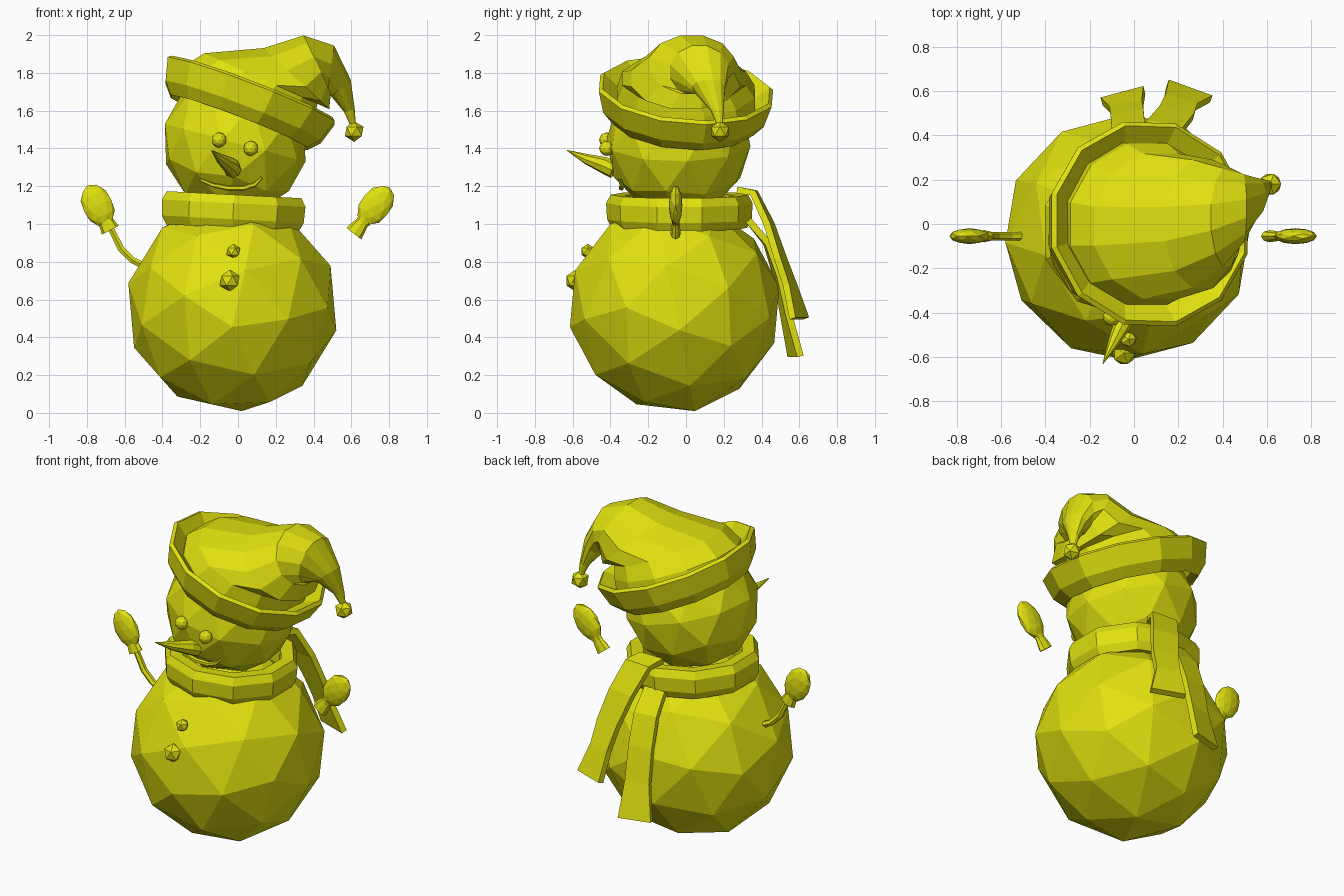
import bpy, bmesh, math
from mathutils import Vector, Matrix

if "Cube" in bpy.data.objects:
    bpy.data.objects.remove(bpy.data.objects["Cube"])

mat = bpy.data.materials.new("yellow")
mat.diffuse_color = (0.75, 0.75, 0.005, 1)
mat.use_nodes = True
mat.node_tree.nodes["Principled BSDF"].inputs["Base Color"].default_value = mat.diffuse_color
R = math.radians


def finish(name, bm):
    bmesh.ops.recalc_face_normals(bm, faces=bm.faces[:])
    me = bpy.data.meshes.new(name)
    bm.to_mesh(me)
    bm.free()
    me.materials.append(mat)
    ob = bpy.data.objects.new(name, me)
    bpy.context.collection.objects.link(ob)
    return ob


def ball(name, loc, r, sub=2, rot=Matrix(), scale=(1, 1, 1)):
    bm = bmesh.new()
    m = Matrix.Translation(loc) @ rot @ Matrix.Diagonal((*scale, 1))
    bmesh.ops.create_icosphere(bm, subdivisions=sub, radius=r, matrix=m)
    return finish(name, bm)


def loft(name, rings, closed=False):
    """Skin a list of point rings; cap the ends unless the loop is closed."""
    bm = bmesh.new()
    vs = [[bm.verts.new(p) for p in ring] for ring in rings]
    n = len(vs[0])
    pairs = list(zip(vs, vs[1:])) + ([(vs[-1], vs[0])] if closed else [])
    for a, b in pairs:
        for i in range(n):
            j = (i + 1) % n
            bm.faces.new((a[i], a[j], b[j], b[i]))
    if not closed:
        bm.faces.new(vs[0])
        bm.faces.new(vs[-1])
    return finish(name, bm)


def oval(c, rx, ry, tilt, n=12, lean=0):
    """Ring of points facing up, tilted towards +x and leaning towards +y."""
    m = Matrix.Translation(c) @ Matrix.Rotation(R(-lean), 4, 'X') @ Matrix.Rotation(R(tilt), 4, 'Y')
    return [m @ Vector((rx * math.cos(t), ry * math.sin(t), 0))
            for t in (2 * math.pi * (i + 0.5) / n for i in range(n))]


def tube(name, pts, radii, n=6):
    pts = [Vector(p) for p in pts]
    rings = []
    for i, p in enumerate(pts):
        d = pts[min(i + 1, len(pts) - 1)] - pts[max(i - 1, 0)]
        q = d.to_track_quat('Z', 'Y')
        rings.append([p + q @ Vector((radii[i] * math.cos(2 * math.pi * k / n),
                                      radii[i] * math.sin(2 * math.pi * k / n), 0)) for k in range(n)])
    return loft(name, rings)


# Body and head
spin = Matrix.Rotation(R(101), 4, 'X') @ Matrix.Rotation(R(5), 4, 'Z')
ball("body", (-0.03, -0.06, 0.562), 0.565, 2, spin)
HC, HR = Vector((-0.015, -0.04, 1.43)), 0.388
ball("head", HC, HR, 2, Matrix.Rotation(R(15), 4, 'Y') @ Matrix.Rotation(R(25), 4, 'Z'))

# Eyes, nose, mouth and buttons
ball("eye_left", (-0.10, -0.42, 1.445), 0.04)
ball("eye_right", (0.068, -0.42, 1.40), 0.04)
tube("nose", [(-0.025, -0.38, 1.285), (-0.04, -0.43, 1.31), (-0.09, -0.53, 1.345), (-0.14, -0.63, 1.39)],
     [0.045, 0.045, 0.027, 0.002], 8)
mouth = []
for x, z in ((-0.2, 1.235), (-0.13, 1.205), (-0.05, 1.19), (0.03, 1.19), (0.09, 1.21), (0.125, 1.245)):
    dx, dz = x - HC.x, z - HC.z
    mouth.append((x, HC.y - math.sqrt(HR ** 2 - dx * dx - dz * dz), z))
tube("mouth", mouth, [0.008, 0.012, 0.014, 0.014, 0.012, 0.008], 5)
ball("button_upper", (-0.025, -0.52, 0.855), 0.04, 1)
ball("button_lower", (-0.045, -0.583, 0.70), 0.058, 1)

# Scarf: ten-sided band and two hanging tails
band = [(0.30, -0.085), (0.37, -0.09), (0.395, -0.045), (0.40, 0.04), (0.375, 0.085), (0.30, 0.08)]
loft("scarf_band", [oval((-0.025 + h * 0.05, -0.035, 1.07 + h), r, r * 0.97, 3, 10) for r, h in band], True)


def tail(name, path, widths, turn):
    rings = []
    for i, (p, w) in enumerate(zip(path, widths)):
        p = Vector(p)
        a = R(turn) * i / (len(path) - 1)
        side = Vector((math.cos(a), math.sin(a), 0))
        d = Vector(path[min(i + 1, len(path) - 1)]) - Vector(path[max(i - 1, 0)])
        out = d.cross(side).normalized() * 0.018
        rings.append([p + side * w + out, p - side * w + out, p - side * w - out, p + side * w - out])
    loft(name, rings)


tail("scarf_tail_right", [(0.05, 0.27, 1.18), (0.08, 0.36, 1.165), (0.14, 0.44, 1.0), (0.19, 0.50, 0.82),
                          (0.21, 0.55, 0.68), (0.25, 0.60, 0.50)],
     [0.08, 0.085, 0.085, 0.08, 0.075, 0.105], -20)
tail("scarf_tail_left", [(-0.02, 0.33, 1.02), (-0.025, 0.43, 0.90), (-0.03, 0.49, 0.72), (-0.035, 0.53, 0.52),
                         (-0.05, 0.58, 0.30)],
     [0.07, 0.075, 0.075, 0.075, 0.10], 15)

# Hat: tilted flaring brim
axis = Vector((math.sin(R(21)), 0.08, math.cos(R(21))))
brim = [(0.36, -0.15), (0.40, -0.18), (0.455, -0.12), (0.49, 0.0), (0.47, 0.015), (0.37, -0.06)]
loft("hat_brim", [oval(Vector((0.07, 0, 1.705)) + axis * h, r, r * 0.97, 21, 12, 5) for r, h in brim], True)

# Hat: soft crown folding over to a drooping tip
crown = [((0.04, 0, 1.63), 0.39, 0.38, 21), ((0.06, 0, 1.70), 0.385, 0.375, 21),
         ((0.12, -0.01, 1.77), 0.34, 0.34, 24), ((0.31, 0, 1.77), 0.245, 0.30, 43),
         ((0.42, 0.03, 1.845), 0.175, 0.23, 65), ((0.49, 0.07, 1.81), 0.14, 0.16, 98),
         ((0.545, 0.12, 1.72), 0.07, 0.09, 140), ((0.59, 0.165, 1.60), 0.03, 0.035, 165),
         ((0.61, 0.18, 1.52), 0.015, 0.015, 170)]
loft("hat_crown", [oval(*c) for c in crown])
ball("hat_bobble", (0.615, 0.18, 1.49), 0.055, 1)

# Mittens with cuffs, and the one visible arm
for name, base, tip in (("left", (-0.685, -0.055, 0.985), (-0.795, -0.055, 1.20)),
                        ("right", (0.625, -0.055, 0.965), (0.80, -0.055, 1.19))):
    b, t = Vector(base), Vector(tip)
    d = (t - b).normalized()
    side = Vector((d.z, 0, -d.x))
    flat = Vector((0, 1, 0))
    rot = Matrix((side, flat, d)).transposed().to_4x4()
    ball("mitten_" + name, t - d * 0.115, 1, 2, rot, (0.082, 0.036, 0.12))
    cuff = []
    for h, w in ((-0.02, 0.05), (0.02, 0.043), (0.05, 0.035), (0.075, 0.04)):
        cuff.append([b + d * h + side * (w * math.cos(k * math.pi / 4)) + flat * (0.55 * w * math.sin(k * math.pi / 4))
                     for k in range(8)])
    loft("cuff_" + name, cuff)
tube("arm_left", [(-0.50, -0.055, 0.78), (-0.56, -0.055, 0.81), (-0.62, -0.055, 0.87), (-0.685, -0.055, 1.0)],
     [0.02, 0.02, 0.02, 0.018])
